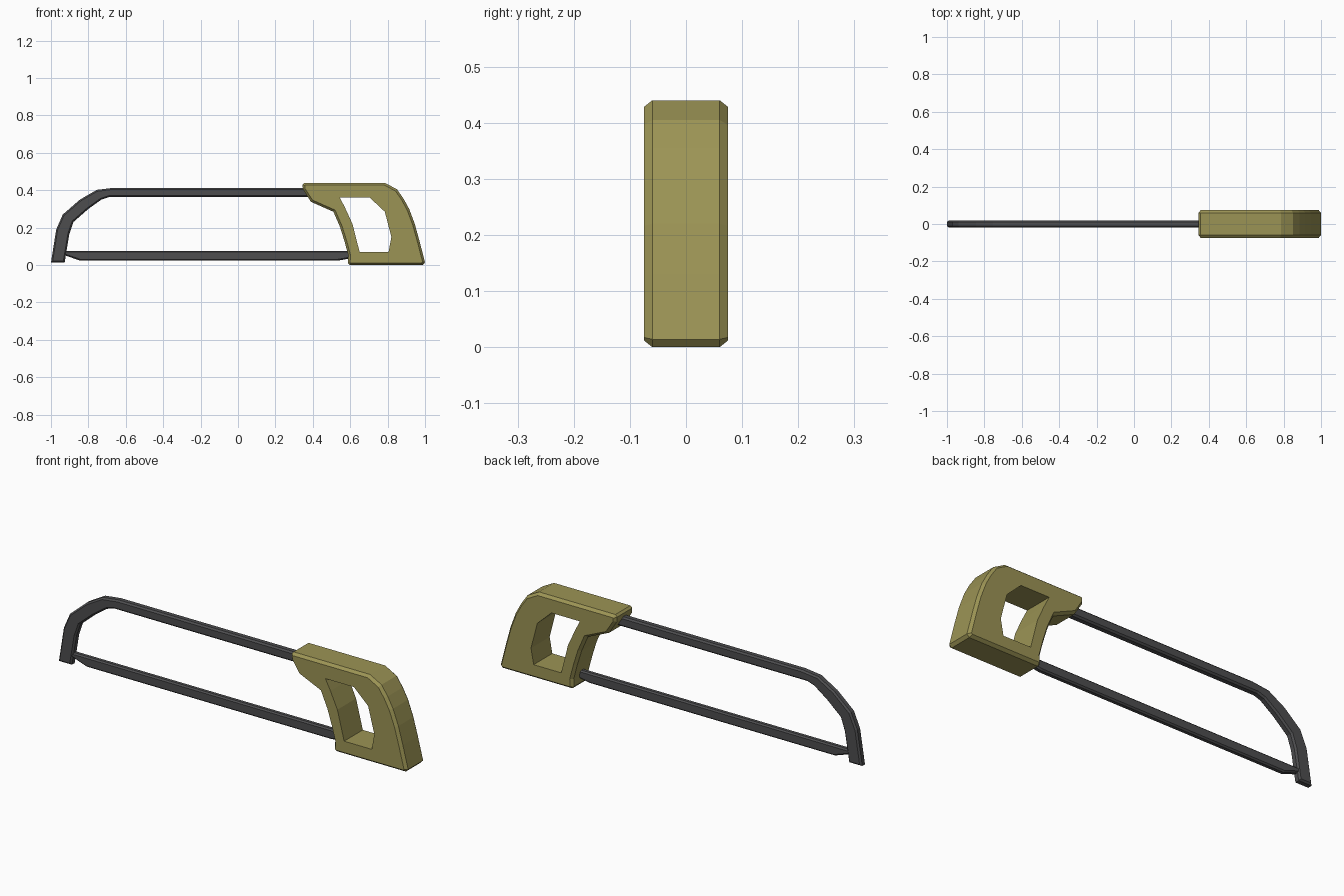
import bpy, bmesh
from mathutils import Vector

if "Cube" in bpy.data.objects:
    bpy.data.objects.remove(bpy.data.objects["Cube"])


def material(name, col):
    m = bpy.data.materials.new(name)
    m.diffuse_color = (*col, 1)
    m.use_nodes = True
    m.node_tree.nodes["Principled BSDF"].inputs["Base Color"].default_value = m.diffuse_color
    return m


olive = material("olive plastic", (0.33, 0.295, 0.09))
dark = material("dark steel", (0.075, 0.075, 0.078))


def inset(pts, d):
    """Offset a clockwise outline inward with mitred corners."""
    out = []
    n = len(pts)
    for i in range(n):
        p = Vector(pts[i])
        a = (p - Vector(pts[i - 1])).normalized()
        b = (Vector(pts[(i + 1) % n]) - p).normalized()
        na, nb = Vector((a.y, -a.x)), Vector((b.y, -b.x))
        out.append(p + (na + nb) * d / (1 + na.dot(nb)))
    return out


def plate(name, outline, half, cin, cy, mat, hole=None):
    """Extrude an xz outline along y with chamfered rims and an optional hole."""
    bm = bmesh.new()

    def ring(pts, y):
        return [bm.verts.new((p[0], y, p[1])) for p in pts]

    def wall(r0, r1):
        n = len(r0)
        for i in range(n):
            j = (i + 1) % n
            bm.faces.new((r0[i], r0[j], r1[j], r1[i]))

    small = inset(outline, cin)
    rings = [ring(small, -half), ring(outline, -half + cy),
             ring(outline, half - cy), ring(small, half)]
    for a, b in zip(rings, rings[1:]):
        wall(a, b)
    if hole:
        wall(ring(hole, -half), ring(hole, half))
    # fill both side caps, leaving the hole open
    for s in (-1, 1):
        edges = [e for e in bm.edges
                 if e.is_boundary and all(v.co.y * s > 0 for v in e.verts)]
        bmesh.ops.triangle_fill(bm, edges=edges, use_beauty=True,
                                use_dissolve=False)
    bmesh.ops.recalc_face_normals(bm, faces=bm.faces[:])
    me = bpy.data.meshes.new(name)
    bm.to_mesh(me)
    bm.free()
    me.materials.append(mat)
    ob = bpy.data.objects.new(name, me)
    bpy.context.collection.objects.link(ob)
    return ob


# closed grip handle (clockwise outline in x, z)
plate("handle",
      [(0.345, 0.43), (0.355, 0.44), (0.785, 0.44), (0.85, 0.405),
       (0.885, 0.355), (0.915, 0.30), (0.945, 0.22), (0.97, 0.13),
       (1.0, 0.014), (0.987, 0.0), (0.597, 0.0), (0.587, 0.012),
       (0.59, 0.05), (0.57, 0.125), (0.545, 0.205), (0.51, 0.285),
       (0.39, 0.338), (0.347, 0.405)],
      0.075, 0.012, 0.015, olive,
      hole=[(0.545, 0.36), (0.705, 0.36), (0.785, 0.285), (0.82, 0.15),
            (0.805, 0.07), (0.65, 0.07), (0.612, 0.22), (0.573, 0.305)])

# bow frame, running into the handle
plate("frame",
      [(-1.0, 0.013), (-0.972, 0.19), (-0.937, 0.27), (-0.845, 0.35),
       (-0.755, 0.402), (-0.665, 0.413), (0.45, 0.413), (0.45, 0.363),
       (-0.69, 0.363), (-0.73, 0.35), (-0.80, 0.30), (-0.88, 0.23),
       (-0.902, 0.165), (-0.927, 0.013)],
      0.019, 0.008, 0.008, dark)

# saw blade with tapered ends
plate("blade",
      [(-0.935, 0.055), (-0.935, 0.076), (0.61, 0.076), (0.61, 0.037),
       (0.535, 0.024), (-0.845, 0.024)],
      0.015, 0.007, 0.007, dark)
